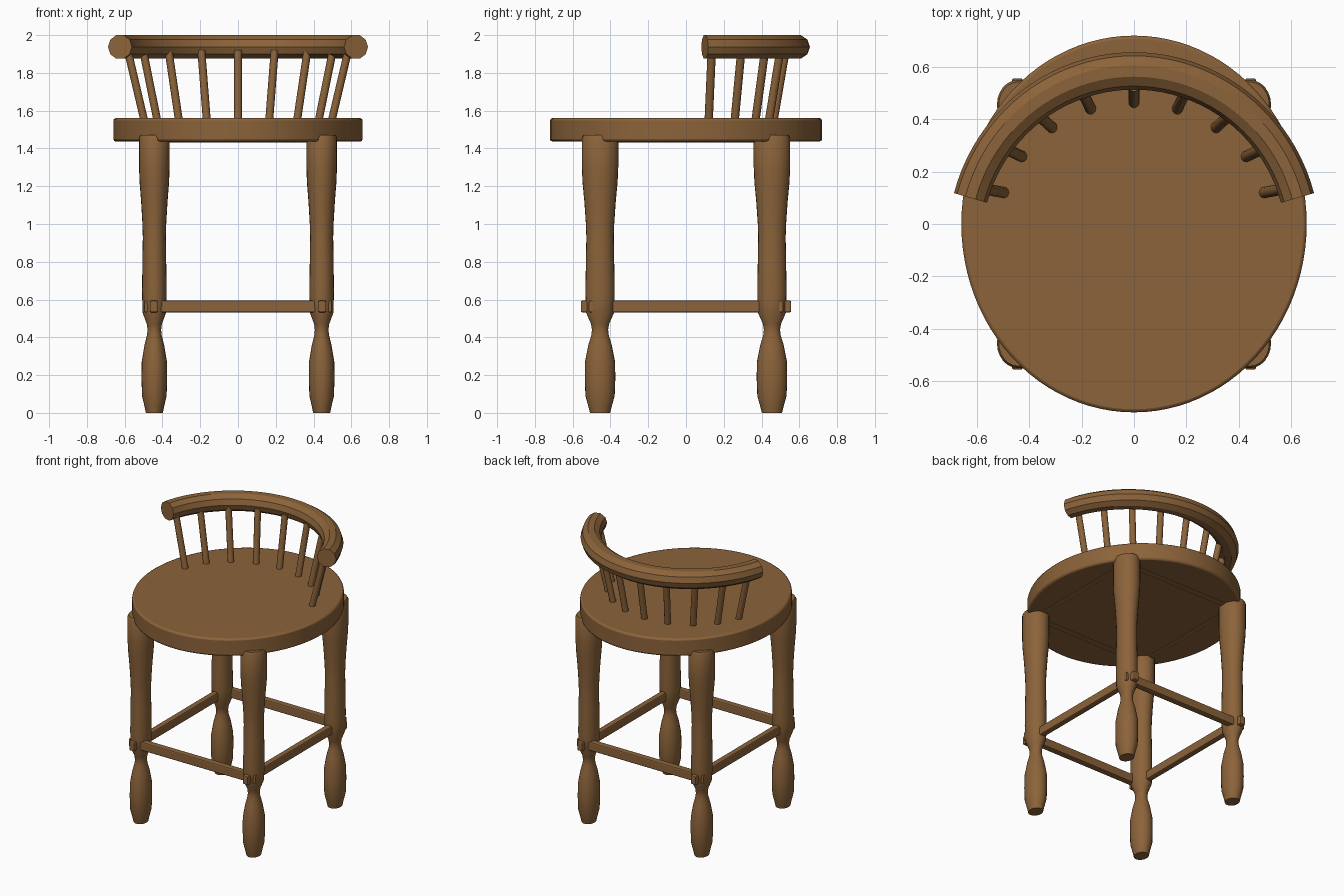
import bpy, bmesh
from math import sin, cos, pi, radians
from mathutils import Vector

cube = bpy.data.objects.get("Cube")
if cube:
    bpy.data.objects.remove(cube)

BROWN = (0.26, 0.125, 0.042, 1)
wood = bpy.data.materials.new("brown_wood")
wood.use_nodes = True
wood.diffuse_color = BROWN
wood.node_tree.nodes["Principled BSDF"].inputs["Base Color"].default_value = BROWN


def finish(name, bm, bevel=0, angle=35):
    bmesh.ops.recalc_face_normals(bm, faces=bm.faces[:])
    mesh = bpy.data.meshes.new(name)
    bm.to_mesh(mesh)
    bm.free()
    obj = bpy.data.objects.new(name, mesh)
    bpy.context.collection.objects.link(obj)
    mesh.materials.append(wood)
    bpy.ops.object.select_all(action='DESELECT')
    obj.select_set(True)
    bpy.context.view_layer.objects.active = obj
    if angle:
        bpy.ops.object.shade_smooth_by_angle(angle=radians(angle))
    if bevel:
        mod = obj.modifiers.new("soft_edges", 'BEVEL')
        mod.width = bevel
        mod.segments = 2
        mod.limit_method = 'ANGLE'
    return obj


def loft(name, rings, bevel=0, angle=35):
    """Skin a list of equal-length point rings and cap both ends."""
    bm = bmesh.new()
    loops = [[bm.verts.new(p) for p in ring] for ring in rings]
    n = len(loops[0])
    for a, b in zip(loops, loops[1:]):
        for i in range(n):
            j = (i + 1) % n
            bm.faces.new((a[i], a[j], b[j], b[i]))
    bm.faces.new(loops[0])
    bm.faces.new(loops[-1])
    return finish(name, bm, bevel, angle)


def ellipse(cx, cy, z, rx, ry, n):
    return [(cx + rx * cos(2 * pi * i / n), cy + ry * sin(2 * pi * i / n), z)
            for i in range(n)]


def bar(name, low, high):
    bm = bmesh.new()
    bmesh.ops.create_cube(bm, size=1)
    low, high = Vector(low), Vector(high)
    for v in bm.verts:
        v.co = (low + high) / 2 + v.co * (high - low)
    finish(name, bm, 0.008, 0)


# Oval seat with softened rims
loft("seat", [ellipse(0, 0, z, 0.66, 0.72, 96) for z in (1.437, 1.56)], 0.012)

# Turned legs: height and radius of each ring
PROFILE = [(0, .045), (.03, .051), (.09, .065), (.18, .068), (.27, .067),
           (.36, .052), (.41, .039), (.44, .036), (.47, .040), (.53, .062),
           (.60, .064), (.65, .065), (.80, .063), (.93, .061), (1.0, .063),
           (1.12, .070), (1.22, .078), (1.30, .081), (1.455, .081), (1.47, .074)]
for sx, side in ((1, "left"), (-1, "right")):
    for sy, end in ((-1, "front"), (1, "back")):
        loft(f"{end}_{side}_leg",
             [ellipse(sx * .443, sy * .455, z, r, r * 1.19, 24) for z, r in PROFILE])

# Crossing stretchers low down, and matching rails set into the seat
for s, side, end in ((1, "left", "back"), (-1, "right", "front")):
    x, y = s * .446, s * .492
    bar(f"{side}_stretcher", (x - .021, -.557, .532), (x + .021, .557, .594))
    bar(f"{end}_stretcher", (-.497, y - .023, .532), (.497, y + .023, .594))
    bar(f"{side}_seat_rail", (x - .021, -.44, 1.432), (x + .021, .44, 1.5))
    bar(f"{end}_seat_rail", (-.42, s * .455 - .023, 1.432), (.42, s * .455 + .023, 1.5))

# Curved top rail: ten-sided section swept along an oval arc
rings = []
STEPS, SIDES = 40, 10
for k in range(STEPS + 1):
    t = radians(15 + 150 * k / STEPS)
    ring = []
    for i in range(SIDES):
        a = 2 * pi * i / SIDES
        out = .0655 * cos(a)
        ring.append(((.647 + out) * cos(t), -.07 + (.655 + out * 1.09) * sin(t),
                     1.9375 + .0655 * sin(a)))
    rings.append(ring)
loft("back_rail", rings, angle=30)

# Nine spindles fanning outward from seat to rail
for k in range(9):
    t = radians(15 + 18.75 * k)
    foot = (.507 * cos(t), .459 * sin(t), 1.52)
    head = (.605 * cos(t), .528 * sin(t), 1.922)
    loft(f"spindle_{k + 1}",
         [ellipse(*foot, .021, .022, 12), ellipse(*head, .021, .022, 12)])
